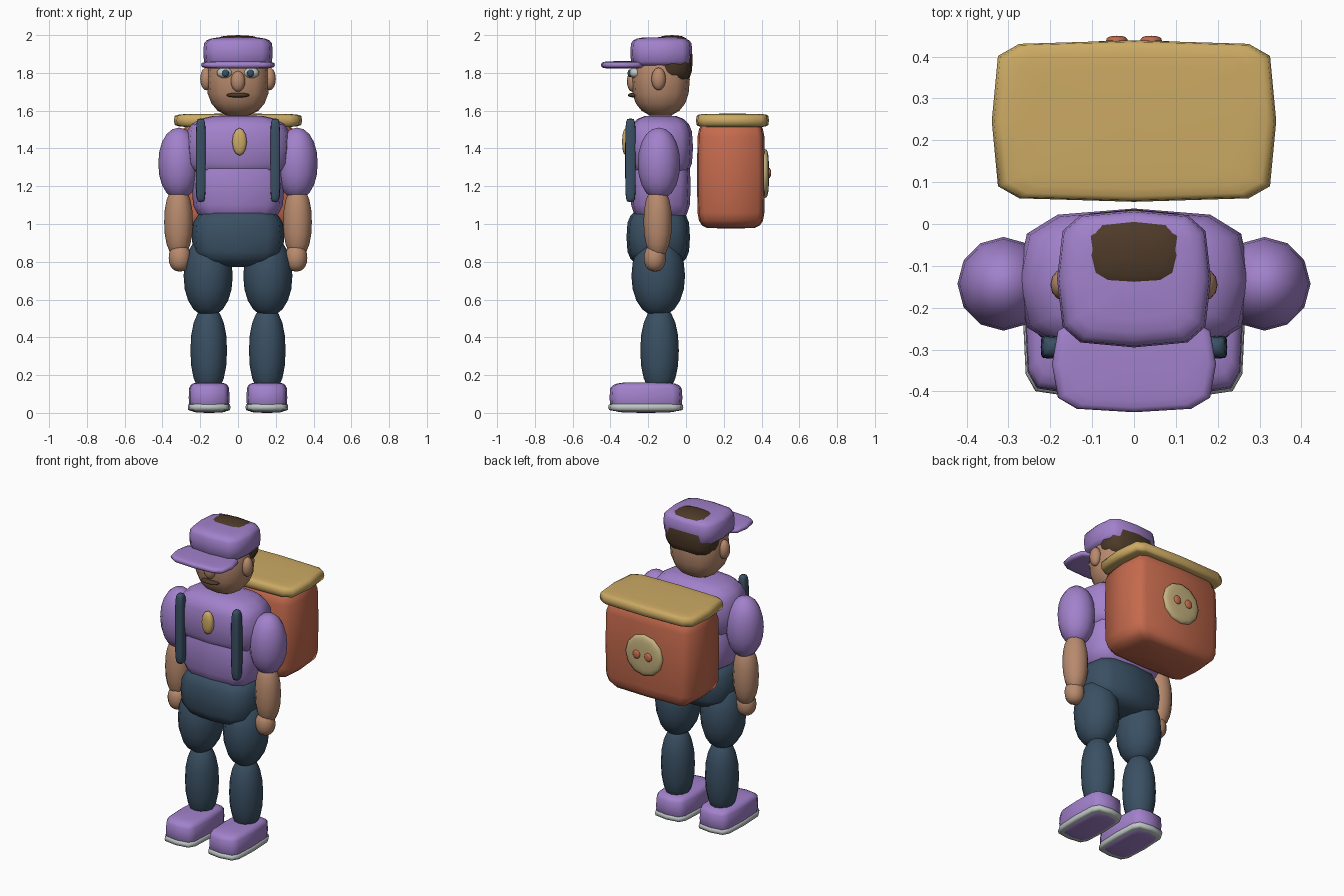
import bpy, bmesh, math
from mathutils import Vector


def material(name, rgb):
    m = bpy.data.materials.new(name)
    m.diffuse_color = (*rgb, 1.0)
    return m


PURPLE = material("purple cloth", (0.36, 0.22, 0.60))
NAVY = material("navy cloth", (0.042, 0.080, 0.125))
SKIN = material("skin", (0.48, 0.255, 0.155))
ORANGE = material("orange pack", (0.56, 0.145, 0.075))
YELLOW = material("yellow trim", (0.60, 0.40, 0.125))
CREAM = material("cream patch", (0.55, 0.44, 0.21))
BROWN = material("dark brown", (0.075, 0.042, 0.022))
GREY = material("pale grey", (0.52, 0.58, 0.56))


def spow(v, e):
    v = round(v, 5)
    return math.copysign(abs(v) ** e, v) if v else 0.0


def blob(name, mat, centre, radii, e=1.0, e_plan=None, face_y=False):
    """Rounded solid: e = 1 is an ellipsoid, smaller values are boxier."""
    e_plan = e if e_plan is None else e_plan
    bm = bmesh.new()
    bmesh.ops.create_uvsphere(bm, u_segments=12, v_segments=10, radius=1.0)
    for v in bm.verts:
        x, y, z = v.co
        c = math.hypot(x, y)
        r = spow(c, e)
        p = Vector((0, 0, spow(z, e)))
        if r > 0:
            p.x = r * spow(x / c, e_plan)
            p.y = r * spow(y / c, e_plan)
        if face_y:  # poles point to the front and back
            p = Vector((p.x, -p.z, p.y))
        v.co = [centre[i] + radii[i] * p[i] for i in range(3)]
    for f in bm.faces:
        f.smooth = True
    me = bpy.data.meshes.new(name)
    bm.to_mesh(me)
    bm.free()
    me.materials.append(mat)
    ob = bpy.data.objects.new(name, me)
    bpy.context.collection.objects.link(ob)
    return ob


def pair(name, mat, centre, radii, *args, **kw):
    for side, s in (("right", -1), ("left", 1)):
        blob(f"{side}_{name}", mat, (s * centre[0], centre[1], centre[2]), radii, *args, **kw)


# Legs and shoes
pair("shoe", PURPLE, (0.153, -0.212, 0.081), (0.108, 0.193, 0.081), 0.42, 0.45)
pair("sole", GREY, (0.153, -0.213, 0.030), (0.113, 0.199, 0.022), 0.4, 0.45)
pair("shin", NAVY, (0.155, -0.140, 0.33), (0.097, 0.102, 0.235), 0.9, 1.0)
pair("thigh", NAVY, (0.158, -0.147, 0.725), (0.130, 0.142, 0.215), 0.95, 1.0)

# Torso
blob("hips", NAVY, (0, -0.147, 0.93), (0.245, 0.168, 0.158), 0.62)
blob("belly", PURPLE, (0, -0.135, 1.20), (0.245, 0.160, 0.20), 0.6)
blob("chest", PURPLE, (0, -0.135, 1.405), (0.28, 0.172, 0.172), 0.62)
blob("chest_badge", YELLOW, (0.008, -0.313, 1.435), (0.039, 0.025, 0.073), 0.8, 1.0, face_y=True)

# Arms
pair("sleeve", PURPLE, (0.312, -0.143, 1.32), (0.110, 0.112, 0.19), 0.95, 1.0)
pair("forearm", SKIN, (0.315, -0.150, 1.01), (0.076, 0.075, 0.19), 0.9, 1.0)
pair("hand", SKIN, (0.308, -0.165, 0.82), (0.059, 0.058, 0.072), 0.9, 1.0)

# Head and face
blob("head", SKIN, (0, -0.135, 1.765), (0.167, 0.155, 0.197), 0.82)
pair("ear", SKIN, (0.168, -0.145, 1.768), (0.032, 0.038, 0.060))
blob("nose", SKIN, (0, -0.283, 1.755), (0.038, 0.030, 0.055))
blob("mouth", BROWN, (0, -0.272, 1.682), (0.060, 0.035, 0.012), 0.8)
pair("eye", GREY, (0.070, -0.268, 1.80), (0.042, 0.032, 0.029))
pair("pupil", NAVY, (0.066, -0.296, 1.798), (0.018, 0.013, 0.021))

# Hair and cap
blob("hair", BROWN, (0, -0.075, 1.868), (0.168, 0.110, 0.132), 0.68)
blob("cap_crown", PURPLE, (0, -0.131, 1.908), (0.184, 0.164, 0.081), 0.45, 0.52)
blob("cap_brim", PURPLE, (0, -0.335, 1.842), (0.196, 0.115, 0.020), 0.5, 0.52)

# Backpack
pair("strap", NAVY, (0.197, -0.294, 1.337), (0.026, 0.028, 0.222), 0.4)
blob("pack_body", ORANGE, (0, 0.238, 1.26), (0.31, 0.180, 0.285), 0.3)
blob("pack_lid", YELLOW, (0, 0.246, 1.548), (0.34, 0.193, 0.036), 0.33, 0.31)
blob("pack_patch", CREAM, (0, 0.414, 1.267), (0.130, 0.025, 0.130), 0.6, 1.0, face_y=True)
pair("patch_button", ORANGE, (0.041, 0.437, 1.27), (0.026, 0.013, 0.028), 0.8, 1.0, face_y=True)
